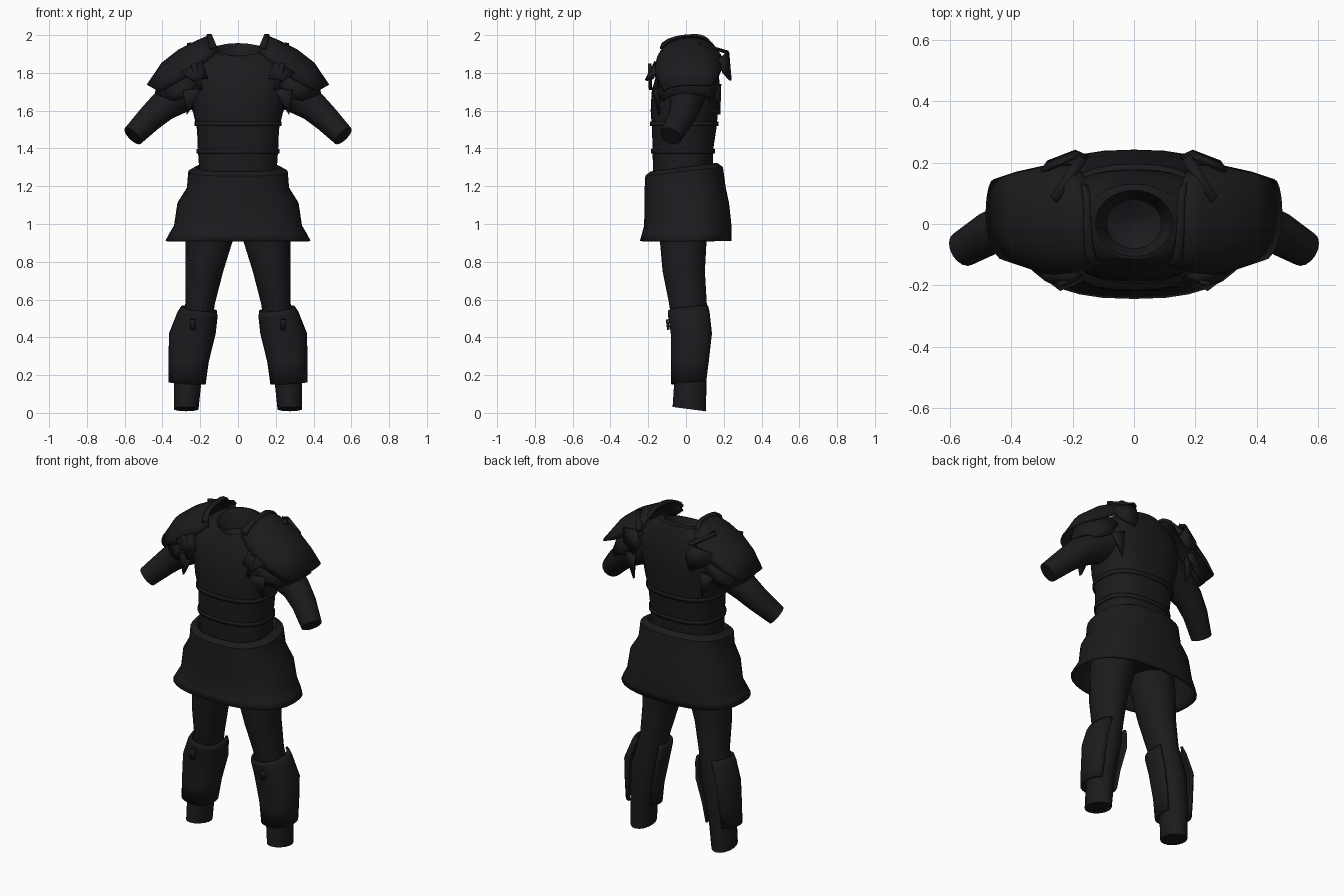
import bpy, bmesh
from math import sin, cos, pi, radians
from mathutils import Vector

if "Cube" in bpy.data.objects:
    bpy.data.objects.remove(bpy.data.objects["Cube"])

mat = bpy.data.materials.new("charcoal")
mat.diffuse_color = (0.011, 0.011, 0.013, 1)
mat.use_nodes = True
mat.node_tree.nodes["Principled BSDF"].inputs["Base Color"].default_value = mat.diffuse_color


def make(name, rows, wrap=True, caps=(), mirror=False, thick=0, angle=35):
    """Skin consecutive rows of points; caps picks rows to close."""
    bm = bmesh.new()
    vs = [[bm.verts.new(p) for p in r] for r in rows]
    n = len(rows[0])
    for a, b in zip(vs, vs[1:]):
        for i in range(n if wrap else n - 1):
            j = (i + 1) % n
            bm.faces.new((a[i], a[j], b[j], b[i]))
    for c in caps:
        bm.faces.new(vs[c])
    bmesh.ops.recalc_face_normals(bm, faces=bm.faces)
    return finish(name, bm, mirror, thick, angle)


def finish(name, bm, mirror, thick, angle=35):
    me = bpy.data.meshes.new(name)
    bm.to_mesh(me)
    bm.free()
    ob = bpy.data.objects.new(name, me)
    bpy.context.collection.objects.link(ob)
    me.materials.append(mat)
    bpy.ops.object.select_all(action='DESELECT')
    ob.select_set(True)
    bpy.context.view_layer.objects.active = ob
    bpy.ops.object.shade_smooth_by_angle(angle=radians(angle))
    if thick:
        s = ob.modifiers.new("thickness", 'SOLIDIFY')
        s.thickness, s.offset = thick, 0
    if mirror:
        ob.modifiers.new("mirror", 'MIRROR')
    return ob


def ring(cx, cy, z, rx, ry, tx=0, ty=0, n=24, a0=0, a1=360, p=1.0):
    """Horizontal (super)ellipse, tilted by tx, ty; open when a1-a0 < 360."""
    full = a1 - a0 == 360
    out = []
    for i in range(n):
        a = radians(a0 + (a1 - a0) * i / (n if full else n - 1))
        c, s = cos(a), sin(a)
        x = rx * abs(c) ** p * (1 if c > 0 else -1)
        y = ry * abs(s) ** p * (1 if s > 0 else -1)
        out.append((cx + x, cy + y, z + tx * x + ty * y))
    return out


def body_ring(z, hx, yf, yb, ty=0, p=0.8, n=32):
    return ring(0, (yf + yb) / 2, z, hx, (yb - yf) / 2, ty=ty, n=n, p=p)


def tube(name, stations, n=16):
    """Tube of circular sections perpendicular to a path (x, y, z, r)."""
    pts = [Vector(s[:3]) for s in stations]
    rows = []
    for i, s in enumerate(stations):
        d = (pts[min(i + 1, len(pts) - 1)] - pts[max(i - 1, 0)]).normalized()
        u = d.cross(Vector((0, 1, 0))).normalized()
        v = d.cross(u)
        rows.append([pts[i] + s[3] * (u * cos(2 * pi * k / n) + v * sin(2 * pi * k / n))
                     for k in range(n)])
    return make(name, rows, caps=(0, -1), mirror=True)


def shell(name, rows, seg=5, thick=0.012):
    """Domed plate: each row arcs from a front point over a crest to a back point."""
    grid = []
    for f, t, b in rows:
        f, t, b = Vector(f), Vector(t), Vector(b)
        row = []
        for k in range(-seg, seg + 1):
            e, a = (f if k < 0 else b), abs(k) / seg * pi / 2
            q = t + (e - t) * (1 - cos(a))
            q.y = t.y + (e.y - t.y) * sin(a)
            row.append(q)
        grid.append(row)
    return make(name, grid, wrap=False, mirror=True, thick=thick)


def plate(name, pts):
    bm = bmesh.new()
    bm.faces.new([bm.verts.new(p) for p in pts])
    bmesh.ops.triangulate(bm, faces=bm.faces)
    return finish(name, bm, True, 0.014)


# Torso with tilted neck opening and recessed neck floor
make("torso", [
    body_ring(1.0, .22, -.13, .11), body_ring(1.15, .22, -.16, .14),
    body_ring(1.28, .205, -.175, .14), body_ring(1.40, .213, -.177, .145),
    body_ring(1.50, .217, -.18, .16), body_ring(1.60, .24, -.187, .17),
    body_ring(1.70, .255, -.182, .178), body_ring(1.80, .265, -.155, .175),
    body_ring(1.87, .24, -.13, .155, .1), body_ring(1.92, .17, -.115, .13, .25, 1),
    body_ring(1.925, .125, -.105, .11, .3, 1), body_ring(1.91, .113, -.095, .1, .3, 1),
    body_ring(1.84, .09, -.08, .08, 0, 1), body_ring(1.80, .01, -.01, .01, 0, 1)],
    caps=(0, -1))

# Thin overlapping band lines around the waist
for i, (z, hx, yf, yb) in enumerate([(1.385, .216, -.181, .15), (1.53, .227, -.188, .168)]):
    make(f"torso_band_{i}", [body_ring(z - .012, hx, yf, yb), body_ring(z + .012, hx, yf, yb)],
         thick=.006)

# Flared skirt: inner rim, rolled top, hips, hem
make("skirt", [
    body_ring(1.26, .20, -.16, .13, .1), body_ring(1.295, .225, -.19, .165, .13),
    body_ring(1.275, .258, -.21, .19, .12), body_ring(1.19, .265, -.213, .205),
    body_ring(1.11, .315, -.213, .222), body_ring(.99, .333, -.216, .235),
    body_ring(.945, .36, -.228, .236), body_ring(.91, .378, -.238, .234)], thick=.012)

# Legs
make("leg", [ring(cx, cy, z, rx, ry, ty=t, n=16) for cx, cy, z, rx, ry, t in [
    (.13, -.01, 1.12, .12, .13, 0), (.15, -.015, .93, .128, .125, 0),
    (.178, -.012, .75, .1, .112, 0), (.2, .01, .58, .078, .1, 0),
    (.24, .03, .4, .09, .09, 0), (.265, .025, .2, .075, .085, 0),
    (.274, .017, .02, .065, .088, -.13)]], caps=(0, -1), mirror=True)

# Shin guards, open at the inner back, with a small slot plate
make("shin_guard", [ring(cx, cy, z, rx, ry, tx, ty, 20, -212, 65, .85) for cx, cy, z, rx, ry, tx, ty in [
    (.207, .015, .55, .088, .105, .12, .1), (.215, .02, .52, .1, .108, .1, .06),
    (.242, .033, .42, .117, .107, 0, 0), (.262, .025, .27, .1, .097, 0, 0),
    (.27, .018, .158, .092, .09, .06, .06)]], wrap=False, mirror=True, thick=.014)
plate("shin_slot", [(.225, -.093, .44), (.25, -.093, .44), (.255, -.1, .495), (.228, -.1, .495)])

# Short arms
tube("arm", [(.2, .01, 1.74, .11), (.3, .005, 1.69, .1), (.4, -.005, 1.62, .08),
             (.47, -.03, 1.555, .07), (.557, -.082, 1.466, .059)])

# Layered shoulder armour
shell("shoulder_upper", [
    ((.11, -.125, 1.91), (.15, .03, 1.995), (.17, .16, 1.9)),
    ((.18, -.155, 1.85), (.22, .02, 1.965), (.20, .19, 1.86)),
    ((.25, -.165, 1.79), (.31, .01, 1.92), (.29, .185, 1.82)),
    ((.34, -.14, 1.74), (.40, .01, 1.85), (.38, .165, 1.77)),
    ((.415, -.115, 1.70), (.478, .03, 1.735), (.455, .14, 1.735))])
shell("shoulder_lower", [
    ((.22, -.15, 1.74), (.36, .01, 1.85), (.25, .165, 1.78)),
    ((.27, -.145, 1.67), (.41, .01, 1.78), (.30, .16, 1.70)),
    ((.34, -.12, 1.65), (.435, .01, 1.69), (.39, .13, 1.66))])
shell("shoulder_collar", [
    ((.11, -.13, 1.935), (.14, .05, 1.998), (.155, .12, 1.95)),
    ((.15, -.13, 1.925), (.165, .05, 1.998), (.18, .13, 1.94))], thick=.016)

# Raised rear blade and pointed straps on chest and back
plate("rear_ridge", [(.25, .07, 1.955), (.155, .205, 1.91), (.185, .225, 1.91), (.27, .09, 1.95)])
plate("rear_blade", [(.185, .222, 1.91), (.15, .215, 1.83), (.19, .235, 1.76), (.28, .2, 1.80), (.30, .17, 1.87)])
plate("rear_fang", [(.22, .18, 1.74), (.30, .16, 1.72), (.23, .175, 1.58)])
plate("front_blade", [(.19, -.16, 1.86), (.16, -.175, 1.77), (.24, -.212, 1.76), (.30, -.165, 1.80)])
plate("front_strap", [(.25, -.195, 1.85), (.22, -.19, 1.85), (.185, -.185, 1.71), (.215, -.19, 1.71)])
plate("front_fang", [(.19, -.175, 1.72), (.29, -.15, 1.71), (.27, -.14, 1.58), (.245, -.15, 1.62)])
